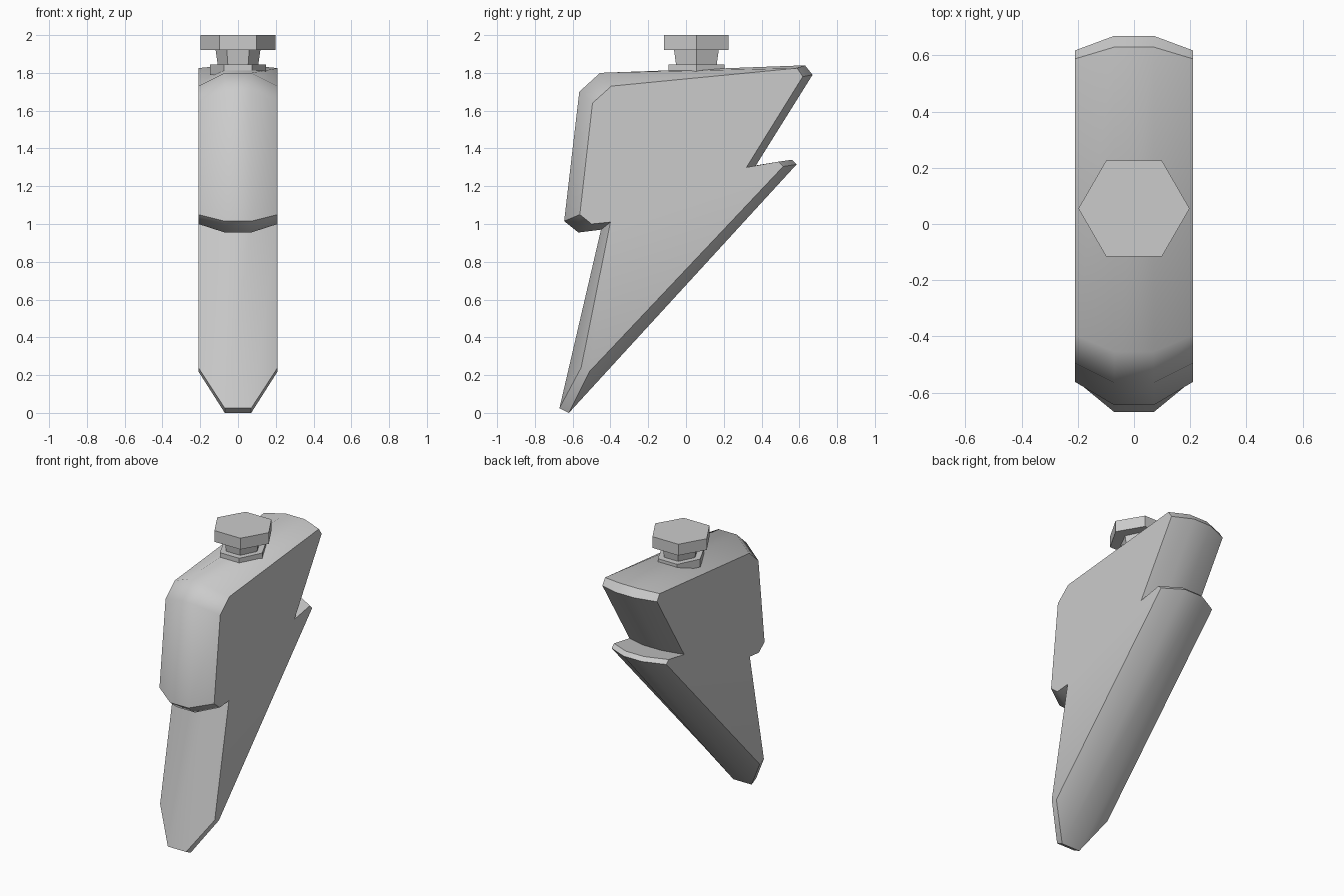
import bpy, bmesh, math

if "Cube" in bpy.data.objects:
    bpy.data.objects.remove(bpy.data.objects["Cube"])

def finish(name, bm, angle):
    bmesh.ops.recalc_face_normals(bm, faces=bm.faces[:])
    me = bpy.data.meshes.new(name)
    bm.to_mesh(me)
    bm.free()
    ob = bpy.data.objects.new(name, me)
    bpy.context.collection.objects.link(ob)
    bpy.ops.object.select_all(action='DESELECT')
    ob.select_set(True)
    bpy.context.view_layer.objects.active = ob
    bpy.ops.object.shade_smooth_by_angle(angle=math.radians(angle))
    return ob

def loft(name, rings, angle):
    bm = bmesh.new()
    rows = [[bm.verts.new(p) for p in r] for r in rings]
    n = len(rows[0])
    for a, b in zip(rows, rows[1:]):
        for i in range(n):
            j = (i + 1) % n
            bm.faces.new((a[i], a[j], b[j], b[i]))
    bm.faces.new(rows[0])
    bm.faces.new(rows[-1])
    return finish(name, bm, angle)

# Lightning bolt body: outline (y, z) at the middle band and at the flat sides
mid = [(-.455, 1.80), (.63, 1.84), (.67, 1.79), (.37, 1.31), (.56, 1.34), (.585, 1.315),
       (-.62, .0), (-.67, .025), (-.45, .97), (-.57, .955), (-.645, 1.015), (-.565, 1.70)]
side = [(-.395, 1.73), (.588, 1.825), (.618, 1.78), (.32, 1.30), (.49, 1.33), (.515, 1.305),
        (-.51, .22), (-.555, .24), (-.40, 1.01), (-.50, 1.0), (-.562, 1.05), (-.495, 1.64)]
layers = [(-.21, side), (-.07, mid), (.07, mid), (.21, side)]
loft("bolt_body", [[(x, y, z) for y, z in prof] for x, prof in layers], 45)

# Hexagonal rings: half width in x, half flat-to-flat in y
def hexagon(rx, ry, z, cy=.055):
    k = ry / math.sin(math.pi / 3)
    return [(rx * math.cos(i * math.pi / 3), cy + k * math.sin(i * math.pi / 3), z) for i in range(6)]

# Collar, neck and cap
loft("collar", [hexagon(.148, .148, 1.79), hexagon(.148, .148, 1.845)], 30)
loft("neck", [hexagon(.107, .107, 1.84), hexagon(.119, .119, 1.925)], 30)
loft("cap", [hexagon(.198, .171, 1.922), hexagon(.198, .171, 2.0)], 30)
